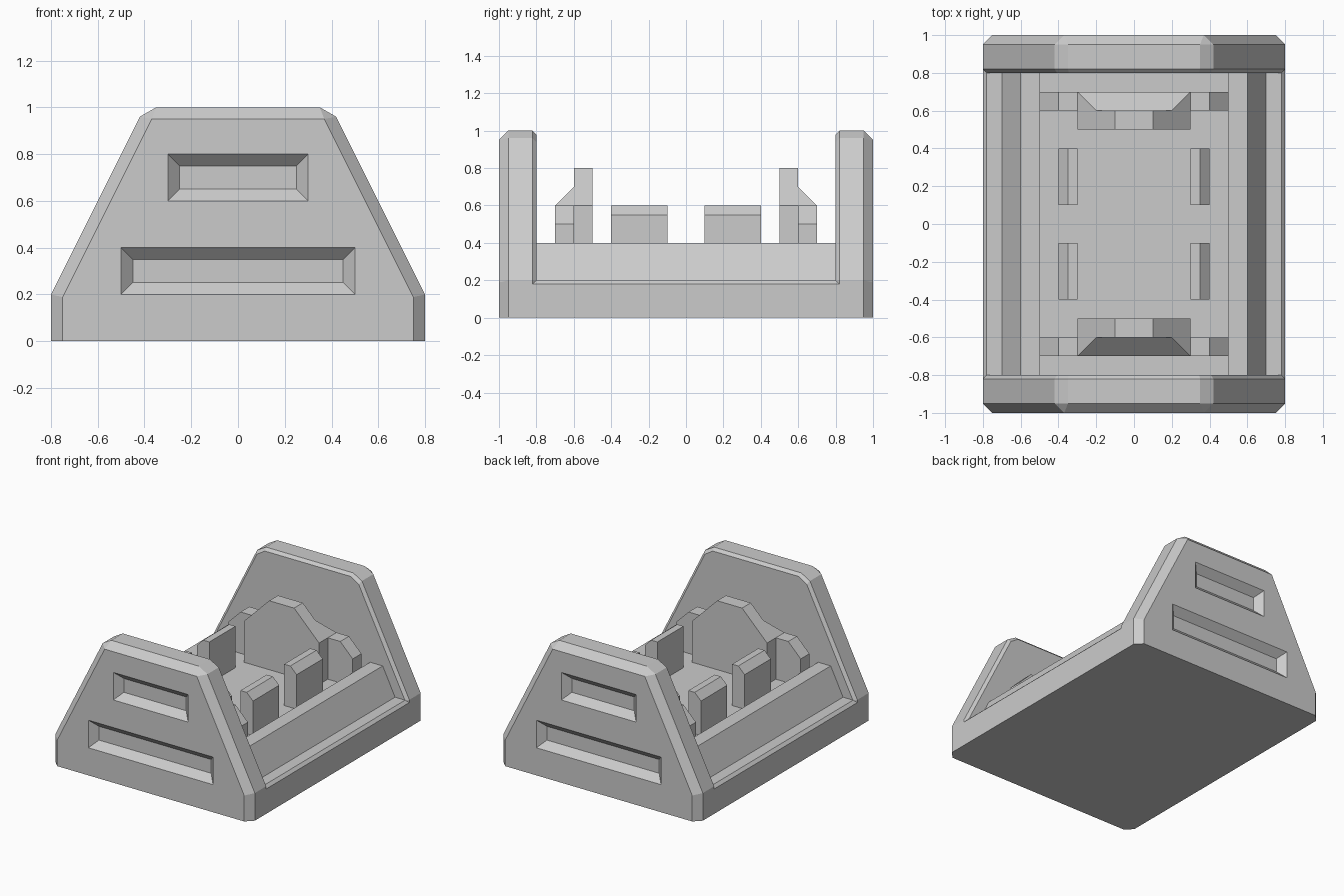
import bpy, bmesh

if "Cube" in bpy.data.objects:
    bpy.data.objects.remove(bpy.data.objects["Cube"])


def loft(name, rings, mirror=()):
    """Solid from matching closed rings of points, optionally mirrored."""
    bm = bmesh.new()
    vs = [[bm.verts.new(p) for p in r] for r in rings]
    n = len(rings[0])
    for a, b in zip(vs, vs[1:]):
        for i in range(n):
            j = (i + 1) % n
            bm.faces.new((a[i], a[j], b[j], b[i]))
    bm.faces.new(vs[0])
    bm.faces.new(vs[-1])
    bmesh.ops.remove_doubles(bm, verts=bm.verts, dist=1e-5)
    bmesh.ops.recalc_face_normals(bm, faces=bm.faces)
    me = bpy.data.meshes.new(name)
    bm.to_mesh(me)
    bm.free()
    ob = bpy.data.objects.new(name, me)
    bpy.context.collection.objects.link(ob)
    if mirror:
        add_mirror(ob, mirror)
    return ob


def add_mirror(ob, axes):
    m = ob.modifiers.new("mirror", 'MIRROR')
    m.use_axis = ['X' in axes, 'Y' in axes, False]
    m.use_mirror_merge = False


def ring(profile, y):
    return [(x, y, z) for x, z in profile]


def sym(half):
    """Complete a right-hand half profile with its mirrored left side."""
    return half + [(-x, z) for x, z in reversed(half)]


def prism(name, profile, y0, y1, mirror=()):
    return loft(name, [ring(profile, y0), ring(profile, y1)], mirror)


# Base with stepped, sloped side rails and a sunken channel
FLOOR = 0.3
prism("base", sym([(0.8, 0), (0.8, 0.18), (0.78, 0.2), (0.7, 0.2), (0.6, 0.4),
                   (0.5, 0.4), (0.5, FLOOR)]), -0.83, 0.83)

# End wall with chamfered outer and inner rims
full = sym([(0.8, 0), (0.8, 0.2), (0.42, 0.96), (0.35, 1)])
outer = sym([(0.75, 0), (0.75, 0.188), (0.369, 0.95), (0.369, 0.95)])
inner = sym([(0.78, 0), (0.78, 0.195), (0.408, 0.94), (0.345, 0.98)])
wall = loft("end_wall", [ring(outer, -1), ring(full, -0.95),
                         ring(full, -0.82), ring(inner, -0.8)])


# Sloped recesses cut into the outer face
def rect(w, zc, h, y):
    return ring([(-w, zc - h), (w, zc - h), (w, zc + h), (-w, zc + h)], y)


for w, zc in ((0.3, 0.7), (0.5, 0.3)):
    cutter = loft("recess_cutter", [rect(w + 0.02, zc, 0.12, -1.02),
                                    rect(w - 0.05, zc, 0.05, -0.95)])
    cutter.hide_render = True
    mod = wall.modifiers.new("recess", 'BOOLEAN')
    mod.operation = 'DIFFERENCE'
    mod.solver = 'EXACT'
    mod.object = cutter
    bpy.context.view_layer.objects.active = wall
    bpy.ops.object.modifier_apply(modifier=mod.name)
    bpy.data.objects.remove(cutter)
add_mirror(wall, 'Y')

# Four posts with a chamfered outer top edge
b = FLOOR - 0.02
prism("post", [(0.3, b), (0.4, b), (0.4, 0.55), (0.35, 0.6), (0.3, 0.6)],
      0.1, 0.4, 'XY')

# End cradles: peaked plate, lower shoulders behind it, sloped brace
prism("cradle_plate", sym([(0.3, b), (0.3, 0.6), (0.1, 0.8)]), 0.5, 0.6, 'Y')
prism("cradle_shoulder", sym([(0.5, b), (0.5, 0.5), (0.4, 0.6)]), 0.6, 0.7, 'Y')
loft("cradle_brace", [
    ring([(0.3, 0.59), (0.3, 0.6), (0.2, 0.7), (-0.2, 0.7), (-0.3, 0.6), (-0.3, 0.59)], 0.6),
    ring([(0.3, 0.59), (0.3, 0.6), (0.3, 0.6), (-0.3, 0.6), (-0.3, 0.6), (-0.3, 0.59)], 0.7),
], 'Y')
